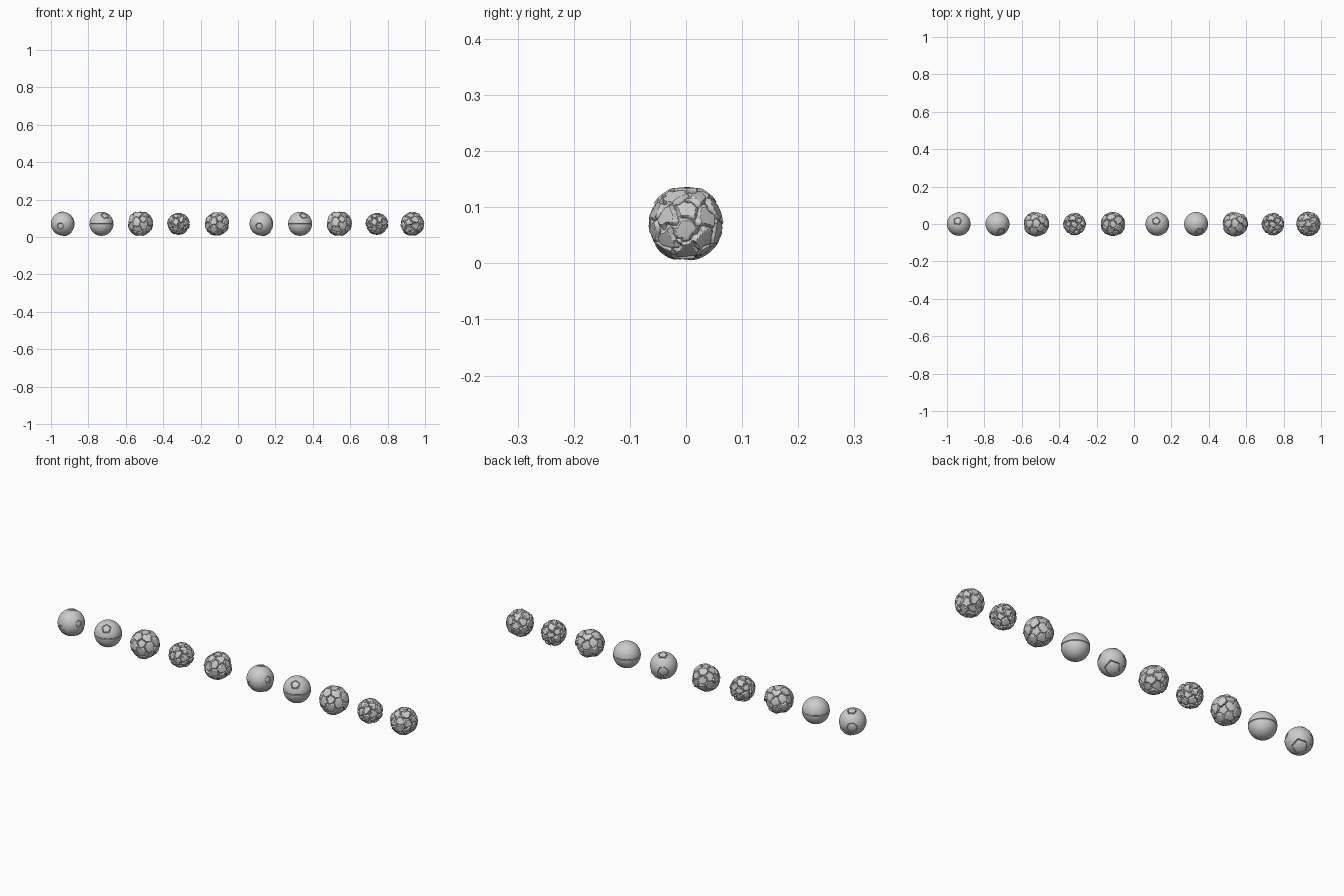
import bpy, bmesh, math, random
from mathutils import Vector, noise

if "Cube" in bpy.data.objects:
    bpy.data.objects.remove(bpy.data.objects["Cube"])

CZ = 0.071  # height of all ball centres


def cell_centres():
    # soccer-ball layout: 12 pentagon and 20 hexagon directions
    bm = bmesh.new()
    bmesh.ops.create_icosphere(bm, subdivisions=1, radius=1)
    dirs = [v.co.normalized() for v in bm.verts]
    dirs += [f.calc_center_median().normalized() for f in bm.faces]
    bm.free()
    return dirs


CELLS = cell_centres()


def ball_mesh(name, radius, shape):
    bm = bmesh.new()
    bmesh.ops.create_icosphere(bm, subdivisions=6, radius=1)
    for v in bm.verts:
        d = v.co.normalized()
        v.co = d * radius * shape(d)
    me = bpy.data.meshes.new(name)
    bm.to_mesh(me)
    bm.free()
    return me


def place(name, me, x):
    ob = bpy.data.objects.new(name, me)
    bpy.context.collection.objects.link(ob)
    ob.location = (x, 0, CZ)
    return ob


def patch(d, axis, size, sides, spin=0.0):
    # signed distance of direction d to a polygon drawn around axis
    a = Vector(axis).normalized()
    k = d.dot(a)
    if k < 0.3:
        return 1.0
    u = a.cross(Vector((0.13, 0.21, 1))).normalized()
    w = a.cross(u)
    px, py = d.dot(u) / k, d.dot(w) / k
    step = 2 * math.pi / sides
    ang = (math.atan2(py, px) + spin) % step - step / 2
    return math.hypot(px, py) * math.cos(ang) - size


def plates(seed, low, high, groove, depth, warp, flat, freq=3.0):
    # shell broken into plates at differing heights, with cracks between
    rnd = random.Random(seed)
    levels = [rnd.uniform(low, high) for _ in CELLS]
    offset = Vector((seed * 3.7, seed * 1.3, seed * 0.9))

    def shape(d):
        q = (d + noise.noise_vector(d * freq + offset) * warp).normalized()
        dots = [q.dot(c) for c in CELLS]
        best = max(dots)
        i = dots.index(best)
        dots[i] = -1
        gap = best - max(dots)
        r = levels[i]
        if flat:
            r *= 1 - flat + flat * 0.95 / max(0.7, d.dot(CELLS[i]))
        if gap < groove:
            r -= depth * (1 - gap / groove)
        return r
    return shape


def chipped(d):
    # smooth ball with a few broken panels and a ledge at the back
    r = 1.0
    for axis, size, sides, drop in (((-0.2, -0.95, -0.2), 0.24, 6, 0.05),
                                    ((-0.1, 0.25, 0.95), 0.28, 5, -0.03),
                                    ((0.35, 0.5, -0.8), 0.50, 5, -0.06),
                                    ((-0.5, 0.8, -0.1), 0.36, 6, 0.04),
                                    ((0.9, -0.3, 0.25), 0.20, 5, 0.04)):
        s = patch(d, axis, size, sides)
        if abs(s) < 0.025:
            r -= 0.05
        elif s < 0:
            r -= drop
    return r


def seamed(d):
    # smooth ball with a waist groove and one pentagon button
    r = 1.0
    if abs(d.z) < 0.03:
        r -= 0.04
    if abs(patch(d, (0.3, -0.65, 0.7), 0.28, 5)) < 0.025:
        r -= 0.04
    return r


kinds = {
    "chipped_ball": ball_mesh("chipped_ball", 0.063, chipped),
    "seamed_ball": ball_mesh("seamed_ball", 0.064, seamed),
    "knobbly_ball": ball_mesh("knobbly_ball", 0.0665,
                              plates(3, 0.92, 1.06, 0.04, 0.06, 0.16, 0.3)),
    "grooved_ball": ball_mesh("grooved_ball", 0.061,
                              plates(4, 0.95, 1.0, 0.07, 0.14, 0.22, 0.0, 4.0)),
    "plated_ball": ball_mesh("plated_ball", 0.0665,
                             plates(5, 0.95, 1.02, 0.05, 0.10, 0.10, 0.7)),
    "cracked_ball": ball_mesh("cracked_ball", 0.0665,
                              plates(6, 0.95, 1.01, 0.06, 0.12, 0.14, 0.8, 4.0)),
}

# row of balls from left to right
row = [("chipped_ball", -0.937), ("seamed_ball", -0.73), ("knobbly_ball", -0.523),
       ("grooved_ball", -0.318), ("plated_ball", -0.112),
       ("chipped_ball", 0.125), ("seamed_ball", 0.332), ("knobbly_ball", 0.54),
       ("grooved_ball", 0.743), ("cracked_ball", 0.932)]
for n, (kind, x) in enumerate(row):
    ob = place(f"{kind}_{n + 1}", kinds[kind], x)
    bpy.ops.object.select_all(action='DESELECT')
    ob.select_set(True)
    bpy.context.view_layer.objects.active = ob
    if n < 5 or n == 9:
        bpy.ops.object.shade_smooth_by_angle(angle=math.radians(30))
